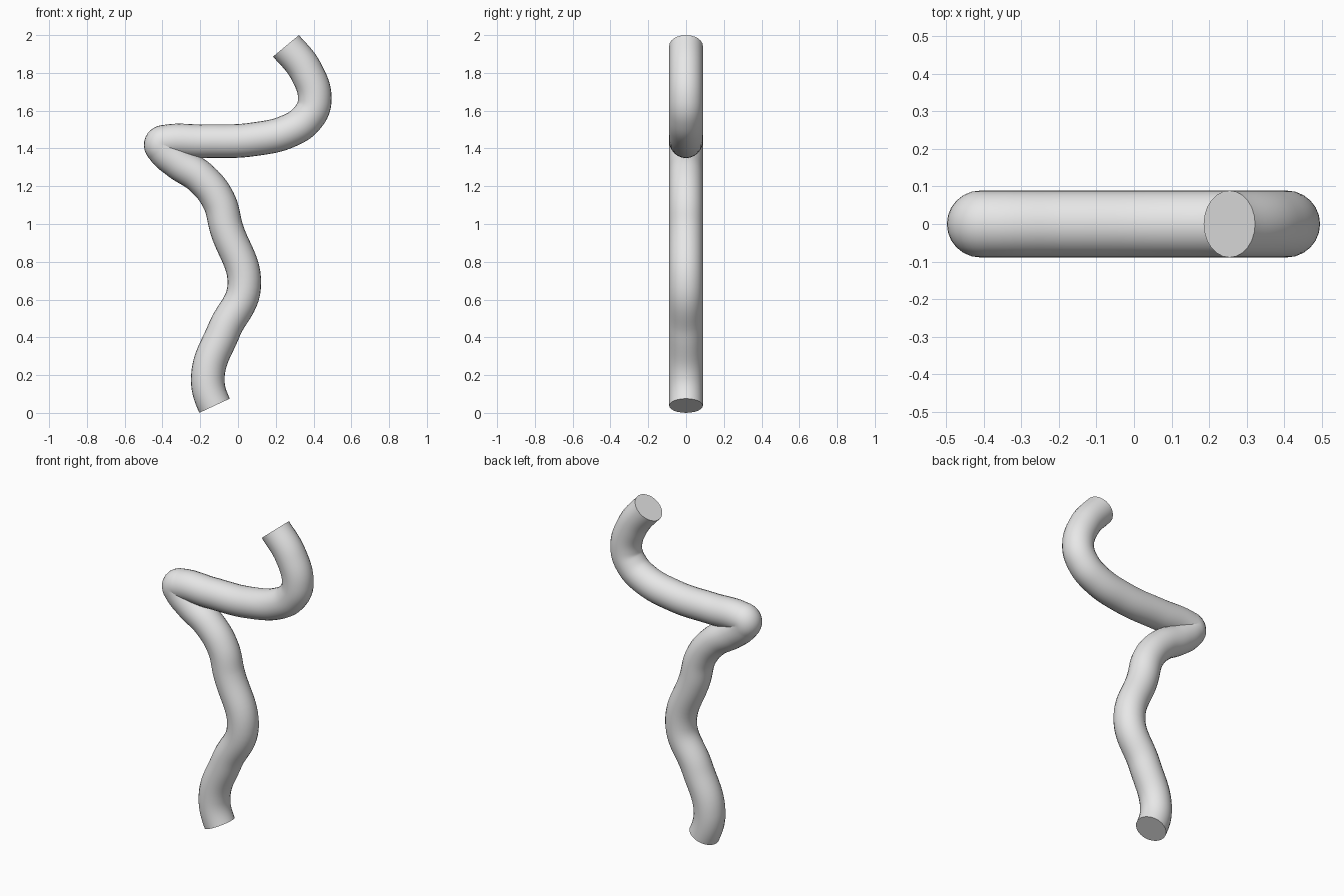
import bpy
from mathutils import Vector

cube = bpy.data.objects.get("Cube")
if cube:
    bpy.data.objects.remove(cube, do_unlink=True)

RADIUS = 0.089

# Centre line of the tube in the x-z plane, from bottom to top
PATH = [
    (-0.124, 0.038), (-0.16, 0.19), (-0.075, 0.435), (0.033, 0.67),
    (-0.062, 0.98), (-0.103, 1.125), (-0.195, 1.243), (-0.32, 1.327),
    (-0.395, 1.395), (-0.408, 1.425), (-0.375, 1.437), (-0.18, 1.438),
    (0.08, 1.448), (0.285, 1.5), (0.37, 1.565), (0.406, 1.65),
    (0.36, 1.81), (0.254, 1.943),
]

# Plain grey
grey = bpy.data.materials.new("light grey")
grey.use_nodes = True
color = (0.8, 0.8, 0.8, 1)
grey.diffuse_color = color
grey.node_tree.nodes["Principled BSDF"].inputs["Base Color"].default_value = color

# Round bevelled curve with flat caps
curve = bpy.data.curves.new("bent_tube", "CURVE")
curve.dimensions = "3D"
curve.twist_mode = "MINIMUM"
curve.resolution_u = 10
curve.bevel_depth = RADIUS
curve.bevel_resolution = 10
curve.use_fill_caps = True
spline = curve.splines.new("BEZIER")
spline.bezier_points.add(len(PATH) - 1)
for point, (x, z) in zip(spline.bezier_points, PATH):
    point.co = (x, 0, z)
    point.handle_left_type = point.handle_right_type = "AUTO"


# Tilt the two open ends
def aim(point, direction, length):
    step = Vector(direction).normalized() * length
    point.handle_left_type = point.handle_right_type = "FREE"
    point.handle_left = point.co - step
    point.handle_right = point.co + step


aim(spline.bezier_points[0], (-0.42, 0, 0.9), 0.05)
aim(spline.bezier_points[-1], (-0.64, 0, 0.77), 0.05)

tube = bpy.data.objects.new("bent_tube", curve)
bpy.context.collection.objects.link(tube)
bpy.ops.object.select_all(action="DESELECT")
tube.select_set(True)
bpy.context.view_layer.objects.active = tube

# Turn into a mesh, weld the caps and smooth the sides
bpy.ops.object.convert(target="MESH")
tube = bpy.context.object
bpy.ops.object.mode_set(mode="EDIT")
bpy.ops.mesh.select_all(action="SELECT")
bpy.ops.mesh.remove_doubles(threshold=0.0005)
bpy.ops.mesh.normals_make_consistent(inside=False)
bpy.ops.object.mode_set(mode="OBJECT")
tube.data.materials.clear()
tube.data.materials.append(grey)
bpy.ops.object.shade_smooth_by_angle(angle=0.7)
